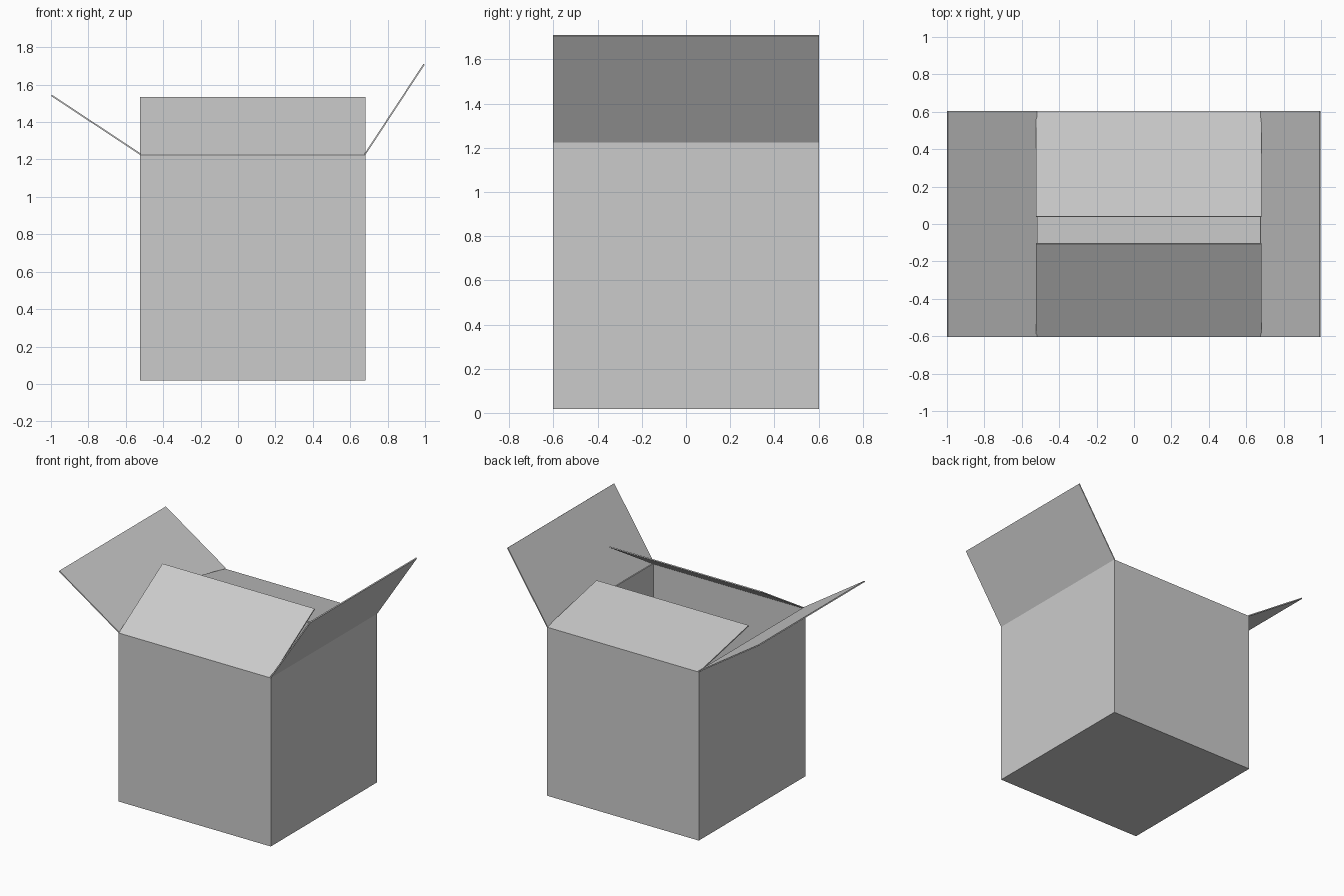
import bpy, bmesh
from mathutils import Vector

if "Cube" in bpy.data.objects:
    bpy.data.objects.remove(bpy.data.objects["Cube"])

X0, X1, Y, Z0, Z1 = -0.524, 0.682, 0.603, 0.017, 1.225
CARD = 0.008


def card_object(name, bm):
    """Turn an outer sheet into cardboard that thickens inward."""
    mesh = bpy.data.meshes.new(name)
    bm.to_mesh(mesh)
    bm.free()
    obj = bpy.data.objects.new(name, mesh)
    bpy.context.collection.objects.link(obj)
    mod = obj.modifiers.new("card_thickness", 'SOLIDIFY')
    mod.thickness = CARD
    mod.offset = -1
    mod.use_even_offset = True
    return obj


# Open-topped box body
bm = bmesh.new()
bmesh.ops.create_cube(bm, size=1)
for v in bm.verts:
    v.co = (X1 if v.co.x > 0 else X0,
            Y if v.co.y > 0 else -Y,
            Z1 if v.co.z > 0 else Z0)
top = [f for f in bm.faces if f.normal.z > 0.9]
bmesh.ops.delete(bm, geom=top, context='FACES_ONLY')
card_object("box_body", bm)

# Four flaps, each hinged on a rim edge and tilted by its own offset
rim = [Vector(p) for p in ((X0, -Y, Z1), (X1, -Y, Z1), (X1, Y, Z1), (X0, Y, Z1))]
flaps = [
    ("front_flap", (0, 0.496, 0.308)),
    ("right_flap", (0.316, 0, 0.482)),
    ("back_flap", (0, -0.564, 0.12)),
    ("left_flap", (-0.475, 0, 0.314)),
]
for i, (name, tilt) in enumerate(flaps):
    a, b, t = rim[i], rim[(i + 1) % 4], Vector(tilt)
    bm = bmesh.new()
    bm.faces.new([bm.verts.new(p) for p in (a, b, b + t, a + t)])
    card_object(name, bm)
